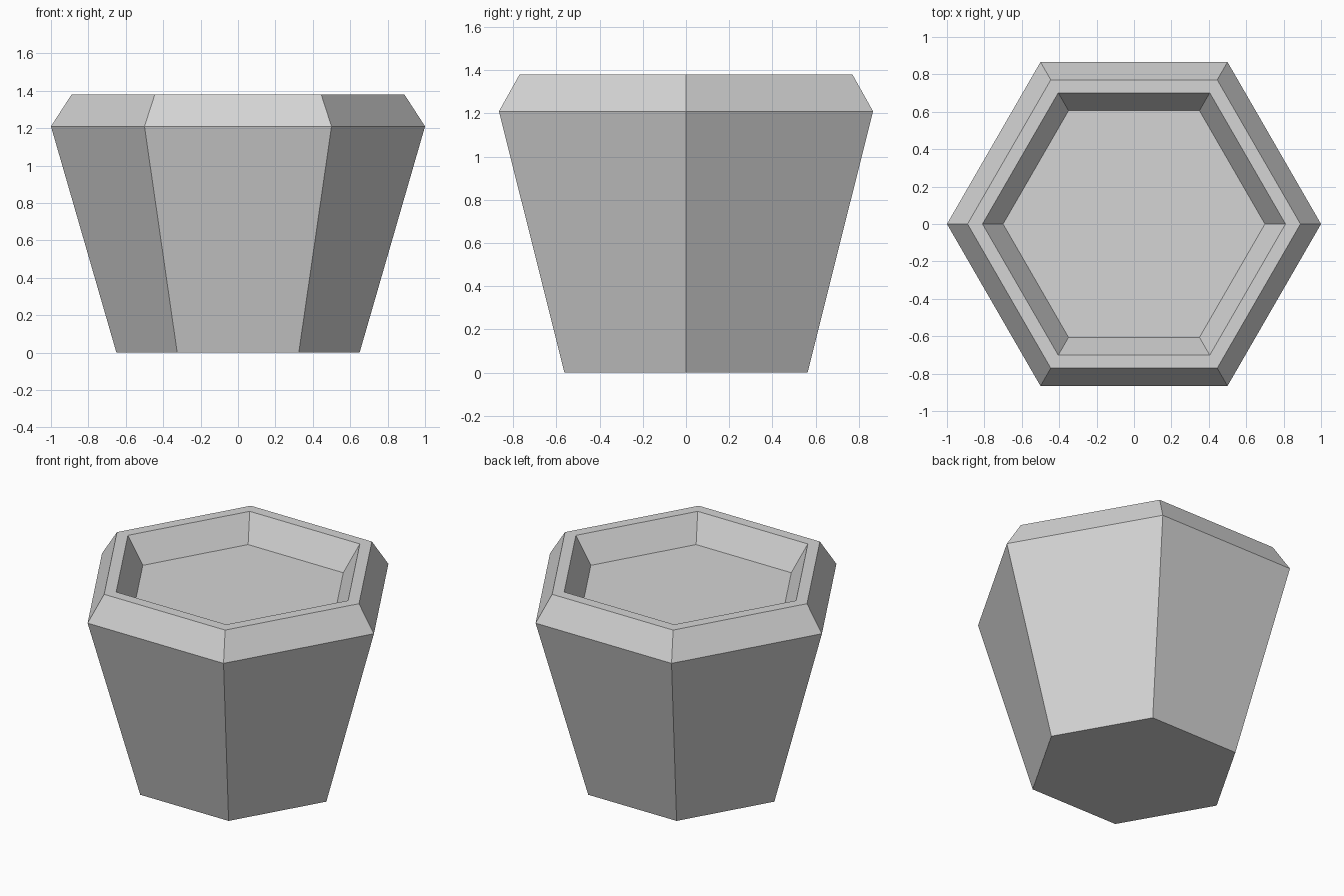
import bpy
import bmesh
from math import cos, sin, pi

cube = bpy.data.objects.get("Cube")
if cube:
    bpy.data.objects.remove(cube, do_unlink=True)

SIDES = 6

# Plain grey for the whole pot
grey = bpy.data.materials.new("light_grey")
grey.use_nodes = True
colour = (0.66, 0.66, 0.66, 1)
grey.diffuse_color = colour
grey.node_tree.nodes["Principled BSDF"].inputs["Base Color"].default_value = colour

# Pot profile as (corner radius, height): foot, shoulder, lip, recessed floor
profile = [(0.65, 0), (1, 1.21), (0.89, 1.38), (0.81, 1.38), (0.7, 1.21)]


def ring(bm, radius, z):
    angles = [2 * pi * i / SIDES for i in range(SIDES)]
    return [bm.verts.new((radius * cos(a), radius * sin(a), z)) for a in angles]


bm = bmesh.new()
rings = [ring(bm, r, z) for r, z in profile]

# Walls between neighbouring rings
for low, high in zip(rings, rings[1:]):
    for i in range(SIDES):
        j = (i + 1) % SIDES
        bm.faces.new((low[i], low[j], high[j], high[i]))

# Underside and recessed floor
bm.faces.new(reversed(rings[0]))
bm.faces.new(rings[-1])
bmesh.ops.recalc_face_normals(bm, faces=bm.faces[:])

mesh = bpy.data.meshes.new("hexagonal_pot")
bm.to_mesh(mesh)
bm.free()
mesh.materials.append(grey)
pot = bpy.data.objects.new("hexagonal_pot", mesh)
bpy.context.collection.objects.link(pot)
